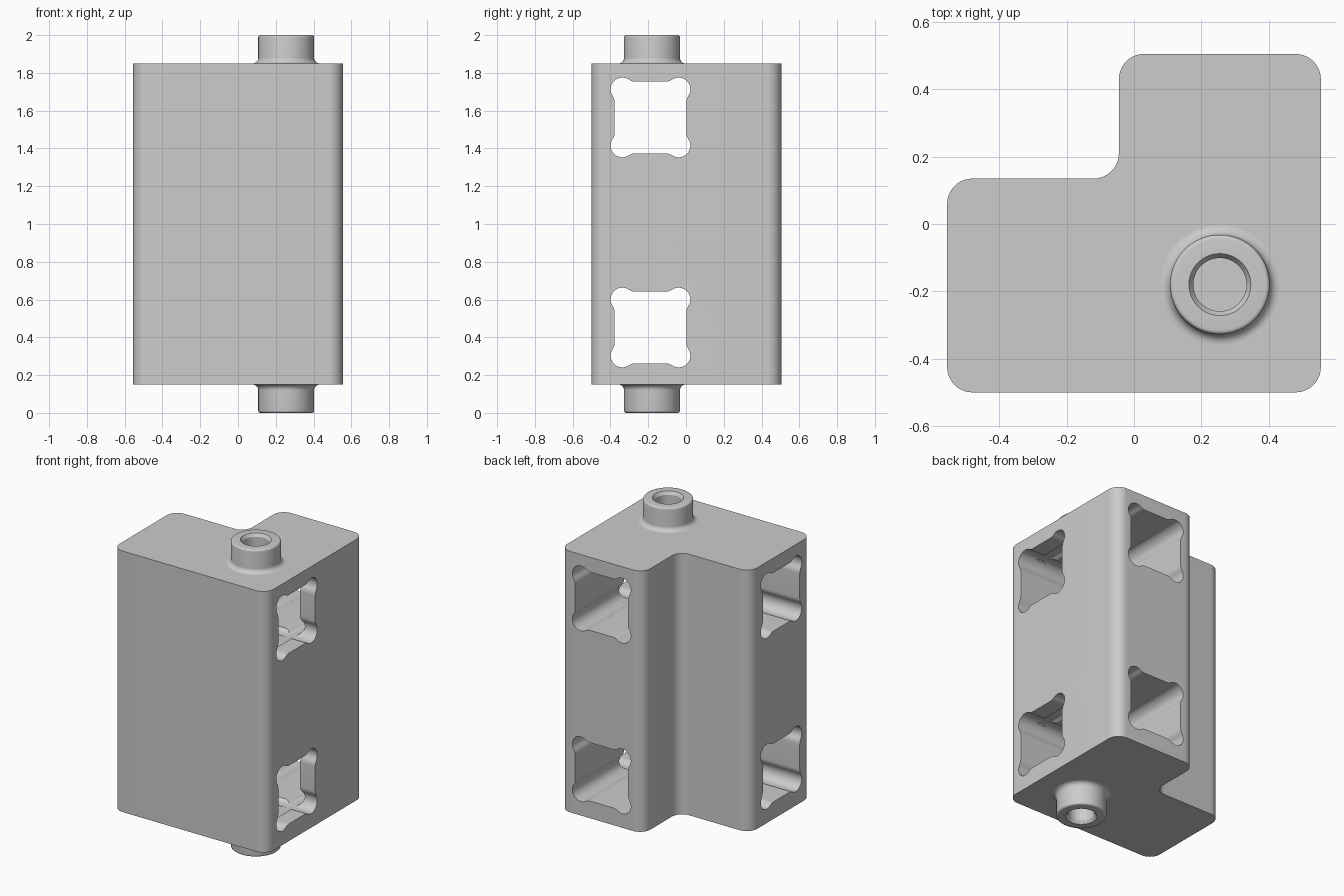
import bpy, bmesh, math
from mathutils import Vector, Matrix

cube = bpy.data.objects.get("Cube")
if cube:
    bpy.data.objects.remove(cube, do_unlink=True)

grey = bpy.data.materials.new("light grey")
grey.use_nodes = True
colour = (0.604, 0.604, 0.604, 1)
grey.diffuse_color = colour
grey.node_tree.nodes["Principled BSDF"].inputs["Base Color"].default_value = colour

PIN_X, PIN_Y = 0.255, -0.18
LEVELS = (0.452, 1.564)
HALF = math.pi / 2


def make_object(name, bm):
    bmesh.ops.recalc_face_normals(bm, faces=bm.faces)
    mesh = bpy.data.meshes.new(name)
    bm.to_mesh(mesh)
    bm.free()
    mesh.materials.append(grey)
    obj = bpy.data.objects.new(name, mesh)
    bpy.context.collection.objects.link(obj)
    return obj


def prism(name, outline, length, matrix):
    """Extrude a flat outline along local z and place it."""
    bm = bmesh.new()
    bottom = [bm.verts.new((x, y, 0)) for x, y in outline]
    top = [bm.verts.new((x, y, length)) for x, y in outline]
    bm.faces.new(bottom)
    bm.faces.new(top)
    for i in range(len(outline)):
        bm.faces.new((bottom[i - 1], bottom[i], top[i], top[i - 1]))
    bm.transform(matrix)
    return make_object(name, bm)


def arc(cx, cy, r, start, end, steps):
    angles = [start + (end - start) * i / steps for i in range(steps + 1)]
    return [(cx + r * math.cos(a), cy + r * math.sin(a)) for a in angles]


def rounded(corners, r, steps=10):
    """Fillet every right-angled corner of an outline."""
    points = []
    for i, c in enumerate(corners):
        c = Vector(c)
        a = (Vector(corners[i - 1]) - c).normalized()
        b = (Vector(corners[(i + 1) % len(corners)]) - c).normalized()
        centre = c + (a + b) * r
        for k in range(steps + 1):
            t = k / steps * HALF
            points.append(tuple(centre - b * r * math.cos(t) - a * r * math.sin(t)))
    return points


def lobed_square():
    """Square opening with relieved, softly blended corners."""
    c, r, flat = 0.149, 0.062, 0.19
    rise = flat + r - c
    run = math.sqrt(4 * r * r - rise * rise)
    lead = math.atan2(run, rise)
    # one corner: blend, lobe, mirrored blend
    blend = arc(flat + r, c - run, r, math.pi, math.pi - lead, 6)
    lobe = arc(c, c, r, -lead, HALF + lead, 20)
    corner = blend + lobe[1:-1] + [(y, x) for x, y in reversed(blend)]
    points = []
    for _ in range(4):
        points += corner
        corner = [(-y, x) for x, y in corner]
    return points


def cut(target, cutter):
    mod = target.modifiers.new("cut", 'BOOLEAN')
    mod.operation = 'DIFFERENCE'
    mod.solver = 'EXACT'
    mod.object = cutter
    bpy.context.view_layer.objects.active = target
    bpy.ops.object.modifier_apply(modifier=mod.name)
    bpy.data.objects.remove(cutter, do_unlink=True)


def smooth(obj):
    bpy.ops.object.select_all(action='DESELECT')
    obj.select_set(True)
    bpy.context.view_layer.objects.active = obj
    bpy.ops.object.shade_smooth_by_angle(angle=math.radians(30))


# L-shaped block
corners = [(-0.555, -0.5), (0.555, -0.5), (0.555, 0.505),
           (-0.045, 0.505), (-0.045, 0.135), (-0.555, 0.135)]
block = prism("block", rounded(corners, 0.075), 1.7, Matrix.Translation((0, 0, 0.15)))

# Side-to-side tunnels, met by pockets from the back
opening = lobed_square()
for z in LEVELS:
    along_x = Matrix.Translation((-0.7, PIN_Y - 0.008, z)) @ Matrix.Rotation(HALF, 4, 'Y')
    cut(block, prism("tunnel_cutter", opening, 1.4, along_x))
    along_y = Matrix.Translation((PIN_X, 0.7, z)) @ Matrix.Rotation(HALF, 4, 'X')
    cut(block, prism("pocket_cutter", opening, 1.07, along_y))
smooth(block)


# Hollow pins: revolved profile with flared foot, rounded rim and blind bore
def pin(name, z, direction):
    profile = arc(0.178, 0.03, 0.03, -HALF, -2 * HALF, 8)
    profile += arc(0.136, 0.138, 0.012, 0, HALF, 5)
    profile += [(0.092, 0.15), (0.079, 0.13), (0.079, 0.03), (0, 0.03)]
    bm = bmesh.new()
    verts = [bm.verts.new((r, 0, h * direction)) for r, h in profile]
    edges = [bm.edges.new(pair) for pair in zip(verts, verts[1:])]
    bmesh.ops.spin(bm, geom=verts + edges, cent=(0, 0, 0), axis=(0, 0, 1),
                   angle=2 * math.pi, steps=64)
    bmesh.ops.remove_doubles(bm, verts=bm.verts, dist=1e-5)
    rim = [e for e in bm.edges if e.is_boundary]
    bmesh.ops.holes_fill(bm, edges=rim, sides=0)
    bm.transform(Matrix.Translation((PIN_X, PIN_Y, z)))
    smooth(make_object(name, bm))


pin("top_pin", 1.85, 1)
pin("bottom_pin", 0.15, -1)
